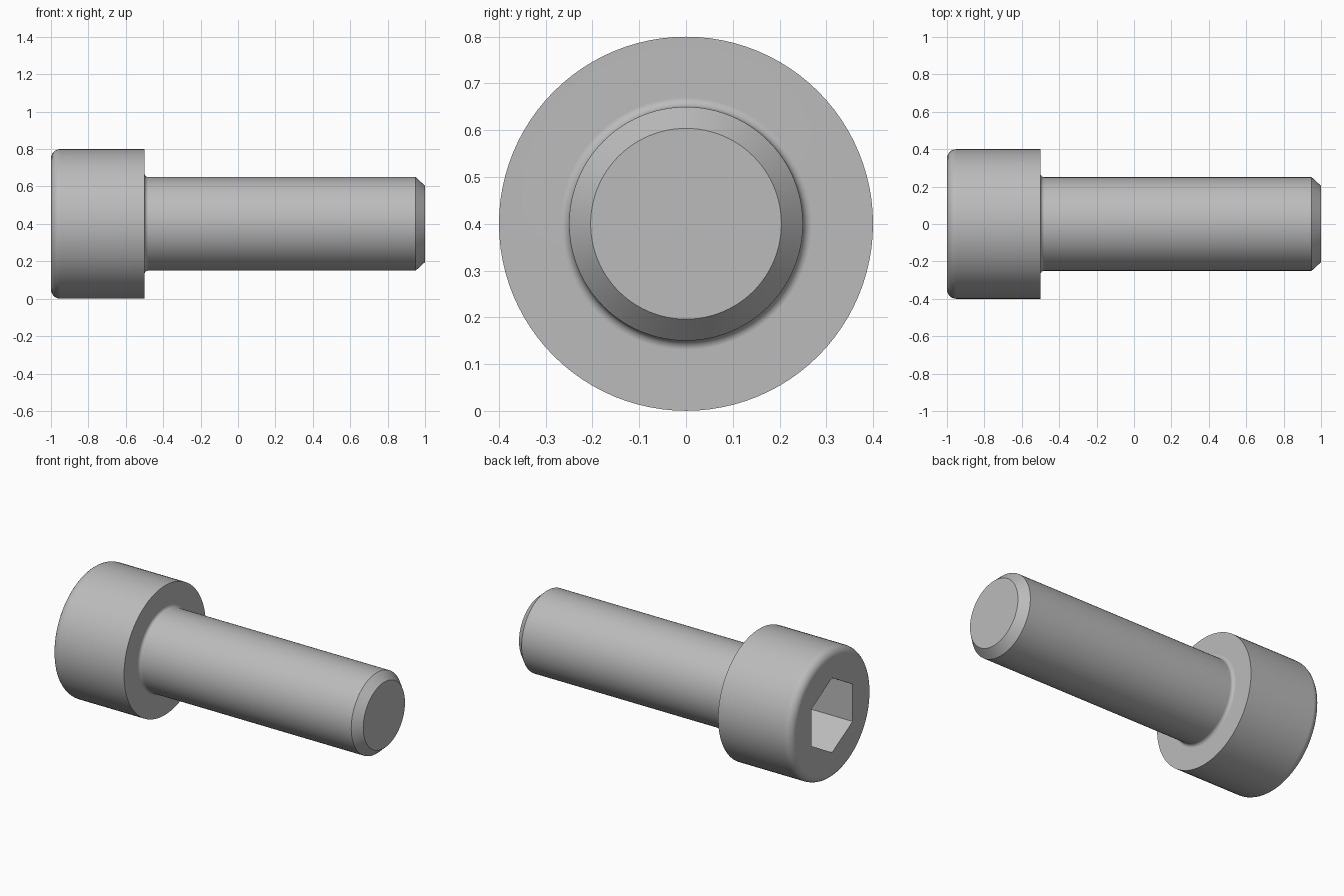
import bpy, bmesh
from math import pi, sin, cos, radians
from mathutils import Matrix, Vector

if "Cube" in bpy.data.objects:
    bpy.data.objects.remove(bpy.data.objects["Cube"], do_unlink=True)

AXIS_Z = 0.4
SEGMENTS = 96

steel = bpy.data.materials.new("grey steel")
steel.use_nodes = True
grey = (0.5, 0.5, 0.5, 1)
steel.diffuse_color = grey
steel.node_tree.nodes["Principled BSDF"].inputs["Base Color"].default_value = grey


def make_object(name, bm):
    bmesh.ops.recalc_face_normals(bm, faces=bm.faces)
    mesh = bpy.data.meshes.new(name)
    bm.to_mesh(mesh)
    bm.free()
    mesh.materials.append(steel)
    obj = bpy.data.objects.new(name, mesh)
    bpy.context.collection.objects.link(obj)
    return obj


def arc(cx, cr, radius, start, end, steps=6):
    """Points (x, radius from axis) along a fillet."""
    angles = [radians(start + (end - start) * i / steps) for i in range(steps + 1)]
    return [(cx + radius * cos(a), cr + radius * sin(a)) for a in angles]


# Screw body: half profile turned about the long axis
profile = [(-1, 0)]
profile += arc(-0.95, 0.35, 0.05, 180, 90)       # rounded head rim
profile += [(-0.5, 0.4)]                         # bearing face
profile += arc(-0.48, 0.27, 0.02, 180, 270)      # fillet under the head
profile += [(0.95, 0.25), (1, 0.204), (1, 0)]    # shank and chamfered tip

bm = bmesh.new()
verts = [bm.verts.new((x, 0, AXIS_Z + r)) for x, r in profile]
edges = [bm.edges.new(pair) for pair in zip(verts, verts[1:])]
bmesh.ops.spin(bm, geom=verts + edges, cent=(0, 0, AXIS_Z), axis=(1, 0, 0),
               angle=2 * pi, steps=SEGMENTS)
bmesh.ops.remove_doubles(bm, verts=bm.verts, dist=0.0005)
# Merge the end fans into single flat discs
for x in (-1, 1):
    hub = [v for v in bm.verts if (v.co - Vector((x, 0, AXIS_Z))).length < 0.001]
    bmesh.ops.dissolve_verts(bm, verts=hub)
screw = make_object("socket_head_screw", bm)

# Hexagonal socket cutter, 0.4 across flats, corners up and down
bm = bmesh.new()
depth = 0.3
place = Matrix.Translation((-1, 0, AXIS_Z)) @ Matrix.Rotation(pi / 2, 4, 'Y')
bmesh.ops.create_cone(bm, cap_ends=True, segments=6, radius1=0.2 / cos(pi / 6),
                      radius2=0.2 / cos(pi / 6), depth=2 * depth)
corner = max(bm.verts, key=lambda v: abs(v.co.x)).co
if abs(corner.y) > 0.01:
    bmesh.ops.rotate(bm, verts=bm.verts, matrix=Matrix.Rotation(pi / 6, 3, 'Z'))
bmesh.ops.transform(bm, matrix=place, verts=bm.verts)
cutter = make_object("hex_socket_cutter", bm)
cutter.hide_render = True

cut = screw.modifiers.new("hex socket", 'BOOLEAN')
cut.operation = 'DIFFERENCE'
cut.solver = 'EXACT'
cut.object = cutter

# Apply the cut, then shade smooth with crisp edges
bpy.ops.object.select_all(action='DESELECT')
screw.select_set(True)
bpy.context.view_layer.objects.active = screw
bpy.ops.object.modifier_apply(modifier=cut.name)
bpy.data.objects.remove(cutter, do_unlink=True)
bpy.ops.object.shade_smooth_by_angle(angle=radians(30))
weighted = screw.modifiers.new("clean normals", 'WEIGHTED_NORMAL')
weighted.keep_sharp = True
